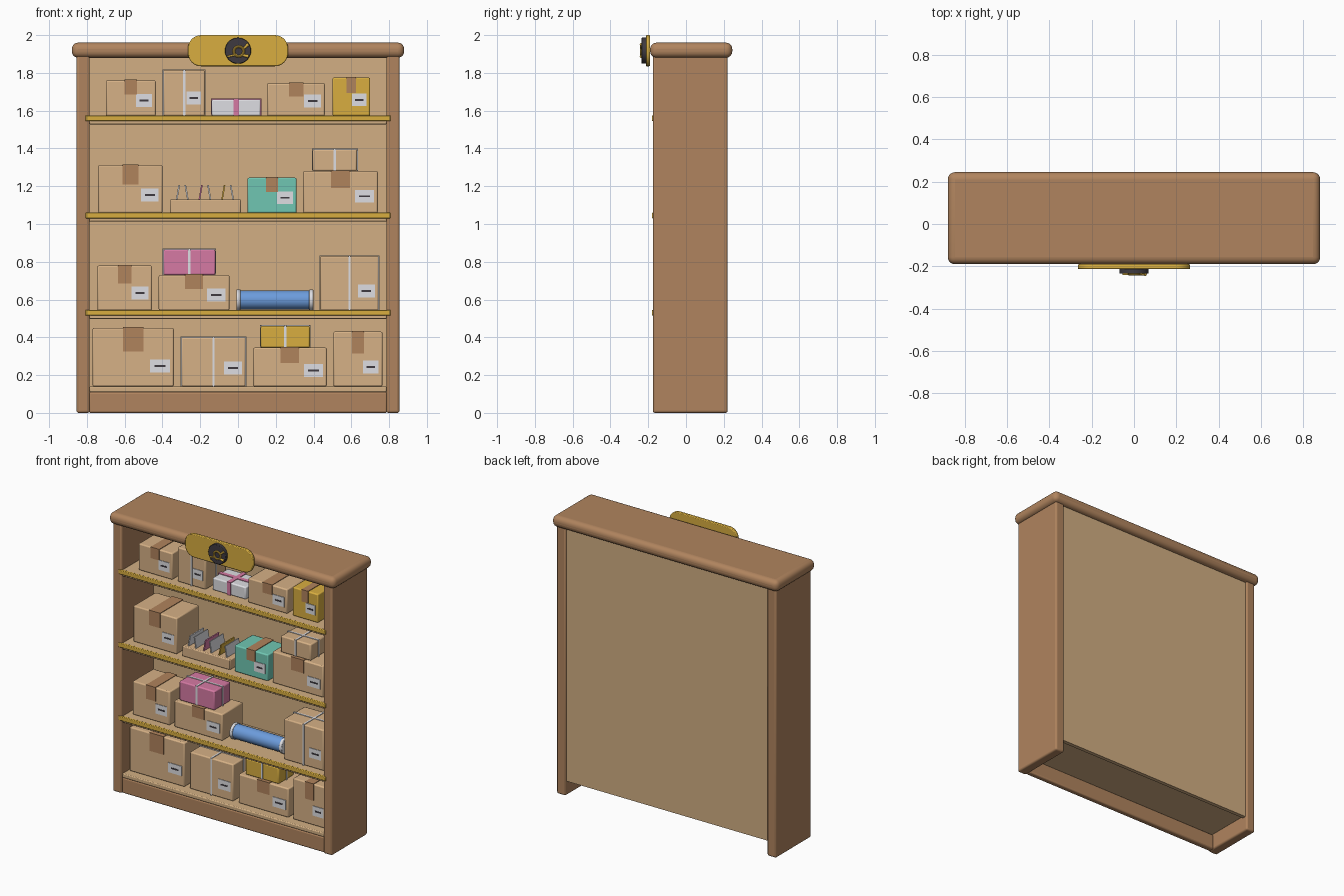
import bpy
import math
from mathutils import Matrix, Vector

if "Cube" in bpy.data.objects:
    bpy.data.objects.remove(bpy.data.objects["Cube"], do_unlink=True)


def material(name, *rgb):
    lin = [((c / 255 + 0.055) / 1.055) ** 2.4 for c in rgb] + [1]
    m = bpy.data.materials.new(name)
    m.use_nodes = True
    m.diffuse_color = lin
    m.node_tree.nodes["Principled BSDF"].inputs["Base Color"].default_value = lin
    return m


WOOD = material("brown wood", 176, 132, 94)
PANEL = material("light wood", 210, 175, 131)
CARD = material("cardboard", 214, 177, 134)
TAPE = material("brown tape", 176, 131, 92)
GOLD = material("gold", 216, 174, 64)
DARK = material("charcoal", 62, 58, 64)
PALE = material("pale grey", 222, 222, 226)
PINK = material("pink", 214, 122, 164)
TEAL = material("teal", 112, 198, 178)
BLUE = material("blue", 108, 156, 220)
made = []


def finish(ob, name, mat, bevel=0, segments=3):
    ob.name = name
    ob.data.materials.append(mat)
    if bevel:
        mod = ob.modifiers.new("rounded edges", "BEVEL")
        mod.width, mod.segments = bevel, segments
        mod.limit_method = "ANGLE"
    made.append(ob)
    return ob


def box(name, mat, x, y, z, bevel=0, segments=3):
    """Box from (low, high) ranges on each axis."""
    bpy.ops.mesh.primitive_cube_add(size=1)
    ob = bpy.context.object
    mid = [(a + b) / 2 for a, b in (x, y, z)]
    size = [b - a for a, b in (x, y, z)]
    ob.data.transform(Matrix.Translation(mid) @ Matrix.Diagonal(size + [1]))
    return finish(ob, name, mat, bevel, segments)


def cylinder(name, mat, center, radius, depth, axis, bevel=0, end_radius=None):
    tip = radius if end_radius is None else end_radius
    bpy.ops.mesh.primitive_cone_add(vertices=32, radius1=radius, radius2=tip, depth=depth)
    ob = bpy.context.object
    turn = Vector(axis).to_track_quat("Z", "Y").to_matrix().to_4x4()
    ob.data.transform(Matrix.Translation(center) @ turn)
    return finish(ob, name, mat, bevel, 2)


def wrap(name, mat, x, y, z, width, drop, t=0.004):
    """Band over the top of a parcel, running down its front and back."""
    c = (x[0] + x[1]) / 2
    band = (c - width / 2, c + width / 2)
    box(name + "_top", mat, band, (y[0] - t, y[1] + t), (z[1], z[1] + t))
    for side, ys in (("front", (y[0] - t, y[0])), ("back", (y[1], y[1] + t))):
        box(name + "_" + side, mat, band, ys, (z[1] - drop, z[1] + t))


def cross_wrap(name, mat, x, y, z, width, t=0.004):
    """Two crossing bands around a tied parcel."""
    wrap(name, mat, x, y, z, width, z[1] - z[0])
    c = (y[0] + y[1]) / 2
    band = (c - width / 2, c + width / 2)
    box(name + "_across", mat, (x[0] - t, x[1] + t), band, (z[1], z[1] + t))
    for side, xs in (("right", (x[0] - t, x[0])), ("left", (x[1], x[1] + t))):
        box(name + "_" + side, mat, xs, band, (z[0], z[1] + t))


def parcel(name, x0, x1, z0, z1, tie="tape", mat=CARD, label=True, front=-0.11, depth=0.23):
    x, y, z = (x0, x1), (front, front + depth), (z0, z1)
    w, h = x1 - x0, z1 - z0
    box(name, mat, x, y, z, 0.008, 2)
    if tie == "tape":
        wrap(name + "_tape", TAPE, x, y, z, w * 0.25, h * 0.4)
    elif tie == "string":
        cross_wrap(name + "_string", PALE, x, y, z, 0.012)
    else:
        cross_wrap(name + "_ribbon", PINK, x, y, z, 0.03)
    if label:
        lw = 0.05 + w * 0.13
        lx, lz = x1 - 0.02 - lw / 2, z0 + 0.04 + h * 0.22
        box(name + "_label", PALE, (lx - lw / 2, lx + lw / 2), (front - 0.004, front),
            (lz - 0.034, lz + 0.034))
        box(name + "_label_line", DARK, (lx - lw * 0.28, lx + lw * 0.28),
            (front - 0.006, front - 0.003), (lz - 0.005, lz + 0.005))


# Cabinet
for side, s in (("left", 1), ("right", -1)):
    box(side + "_side", WOOD, sorted((s * 0.785, s * 0.855)), (-0.175, 0.22), (0, 1.9), 0.012)
box("top_board", WOOD, (-0.88, 0.88), (-0.19, 0.245), (1.88, 1.96), 0.034, 5)
box("plinth", WOOD, (-0.79, 0.79), (-0.165, -0.125), (0, 0.11), 0.01)
box("back_panel", PANEL, (-0.79, 0.79), (0.18, 0.207), (0.1, 1.89))
box("bottom_shelf", PANEL, (-0.786, 0.786), (-0.168, 0.2), (0.11, 0.14), 0.006, 2)

# Shelves with gold front strips
FLOORS = [0.14, 0.543, 1.058, 1.573]
for i, z in enumerate(FLOORS[1:]):
    box(f"shelf_{i}", PANEL, (-0.786, 0.786), (-0.165, 0.19), (z - 0.045, z), 0.004, 2)
    box(f"shelf_strip_{i}", GOLD, (-0.808, 0.808), (-0.181, -0.163), (z - 0.028, z + 0.002), 0.004, 2)

# Parcels on the bottom shelf
f0, f1, f2, f3 = FLOORS
parcel("wide_parcel", -0.77, -0.34, f0, 0.45)
parcel("tied_parcel", -0.30, 0.04, f0, 0.40, "string")
parcel("low_parcel", 0.08, 0.47, f0, 0.345)
parcel("gold_parcel", 0.12, 0.38, 0.345, 0.46, "string", GOLD, False, -0.09, 0.17)
parcel("narrow_parcel", 0.505, 0.765, f0, 0.43)

# Parcels on the second shelf
parcel("small_parcel", -0.745, -0.455, f1, 0.78)
parcel("flat_parcel", -0.42, -0.045, f1, 0.73)
parcel("pink_parcel", -0.395, -0.12, 0.73, 0.865, "string", PINK, False, -0.09, 0.18)
parcel("tall_tied_parcel", 0.435, 0.745, f1, 0.83, "string")

# Blue mailing tube with end caps
cylinder("mailing_tube", BLUE, (0.195, -0.03, f1 + 0.055), 0.05, 0.39, (1, 0, 0))
for side, x in (("right", 0.002), ("left", 0.388)):
    cylinder("tube_cap_" + side, PALE, (x, -0.03, f1 + 0.055), 0.055, 0.022, (1, 0, 0), 0.003)

# Parcels on the third shelf
parcel("square_parcel", -0.74, -0.40, f2, 1.312, depth=0.25)
parcel("teal_parcel", 0.05, 0.31, f2, 1.245, mat=TEAL, depth=0.2)
parcel("base_parcel", 0.345, 0.74, f2, 1.28)
parcel("upper_parcel", 0.395, 0.63, 1.28, 1.395, "string", CARD, False, -0.09, 0.17)

# Letter tray with leaning envelopes
box("letter_tray", CARD, (-0.36, 0.015), (-0.11, 0.08), (f2, 1.13), 0.006, 2)
for i, mat in enumerate((PALE, PALE, PINK, PALE, GOLD, PALE)):
    env = box(f"envelope_{i}", mat, (-0.004, 0.004), (-0.09, 0.06), (-0.01, 0.08))
    lean = Matrix.Rotation(math.radians(10 if i in (0, 2, 4) else -10), 4, "Y")
    env.data.transform(Matrix.Translation((-0.325 + i * 0.06, 0, 1.127)) @ lean)

# Parcels on the top shelf
parcel("first_parcel", -0.70, -0.435, f3, 1.76)
parcel("upright_parcel", -0.395, -0.175, f3, 1.815, "string")
parcel("gift", -0.14, 0.12, f3, 1.66, "ribbon", PALE, False, -0.085, 0.17)
parcel("fourth_parcel", 0.155, 0.46, f3, 1.745)
parcel("gold_box", 0.50, 0.70, f3, 1.775, mat=GOLD, depth=0.2)

# Rounded gold sign plate
points = []
R, HALF_W, HALF_H, CZ = 0.07, 0.265, 0.0825, 1.9175
for q, (sx, sz) in enumerate(((1, 1), (-1, 1), (-1, -1), (1, -1))):
    for k in range(9):
        a = (q + k / 8) * math.pi / 2
        points.append((sx * (HALF_W - R) + R * math.cos(a), -0.19,
                       CZ + sz * (HALF_H - R) + R * math.sin(a)))
n = len(points)
points += [(x, -0.213, z) for x, y, z in points]
faces = [tuple(range(n)), tuple(reversed(range(n, 2 * n)))]
faces += [((i + 1) % n, i, i + n, (i + 1) % n + n) for i in range(n)]
mesh = bpy.data.meshes.new("sign_plate")
mesh.from_pydata(points, [], faces)
plate = bpy.data.objects.new("sign_plate", mesh)
bpy.context.collection.objects.link(plate)
finish(plate, "sign_plate", GOLD, 0.005, 2)

# Dark disc with a horn ornament
cylinder("sign_disc", DARK, (0, -0.222, CZ), 0.069, 0.026, (0, -1, 0), 0.003)
bpy.ops.mesh.primitive_torus_add(major_radius=0.026, minor_radius=0.007,
                                 major_segments=32, minor_segments=10)
ring = bpy.context.object
ring.data.transform(Matrix.Translation((0.004, -0.237, CZ - 0.004)) @ Matrix.Rotation(math.pi / 2, 4, "X"))
finish(ring, "horn_ring", GOLD)
cylinder("horn_bell", GOLD, (0.036, -0.236, CZ - 0.026), 0.006, 0.04, (1, 0, -0.2), 0, 0.009)
cylinder("horn_mouth", GOLD, (0.042, -0.236, CZ + 0.022), 0.005, 0.035, (0.6, 0, 0.6), 0, 0.009)
cylinder("horn_pipe", GOLD, (-0.03, -0.237, CZ - 0.026), 0.005, 0.05, (1, 0, 0.2))

# Smooth rounded edges, keep flat faces crisp
bpy.ops.object.select_all(action="DESELECT")
for ob in made:
    ob.select_set(True)
bpy.context.view_layer.objects.active = made[0]
bpy.ops.object.shade_smooth_by_angle(angle=math.radians(35))
